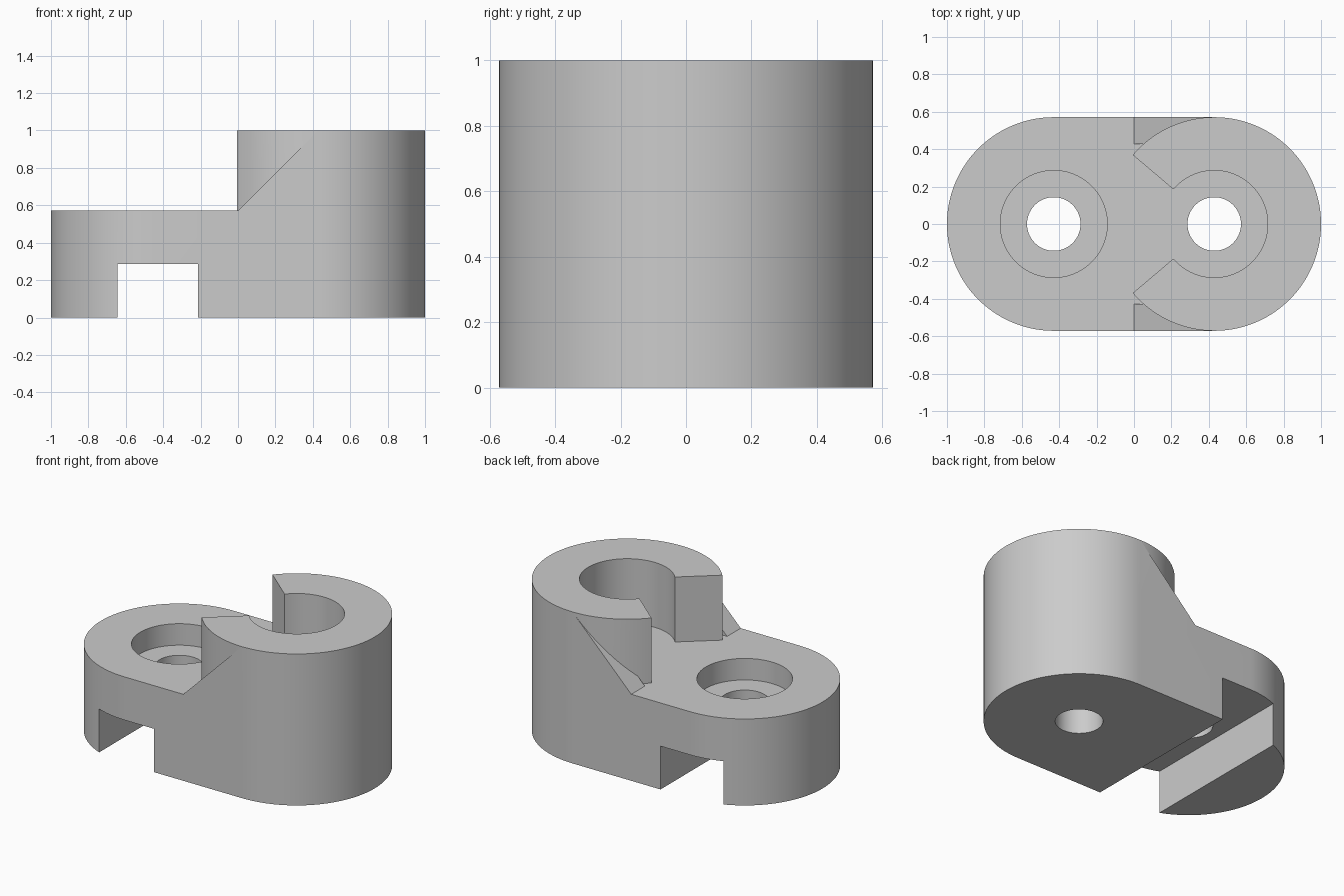
import bpy, bmesh
from math import sin, cos, radians
from mathutils import Matrix, Vector

R = 0.571          # outer radius of both rounded ends
CX = 0.429         # distance of each bore from the middle
BASE_H = 0.571     # top of the low base
TOP = 1.0          # top of the tall collar
BORE_R = 0.286
HOLE_R = 0.143
MOUTH = 139.7      # collar ends at this angle either side of +x

cube = bpy.data.objects.get("Cube")
if cube:
    bpy.data.objects.remove(cube, do_unlink=True)

grey = bpy.data.materials.new("plain grey")
grey.use_nodes = True
grey.diffuse_color = (0.6, 0.6, 0.6, 1)
grey.node_tree.nodes["Principled BSDF"].inputs["Base Color"].default_value = (0.6, 0.6, 0.6, 1)


def arc(cx, r, start, end, steps):
    angles = [radians(start + (end - start) * i / steps) for i in range(steps + 1)]
    return [(cx + r * cos(a), r * sin(a)) for a in angles]


def prism(name, points, depth):
    """Extrude a closed outline of 3D points along the depth vector."""
    bm = bmesh.new()
    face = bm.faces.new([bm.verts.new(p) for p in points])
    result = bmesh.ops.extrude_face_region(bm, geom=[face], use_keep_orig=True)
    moved = [g for g in result["geom"] if isinstance(g, bmesh.types.BMVert)]
    bmesh.ops.translate(bm, verts=moved, vec=depth)
    bmesh.ops.recalc_face_normals(bm, faces=bm.faces)
    mesh = bpy.data.meshes.new(name)
    bm.to_mesh(mesh)
    bm.free()
    mesh.materials.append(grey)
    obj = bpy.data.objects.new(name, mesh)
    bpy.context.collection.objects.link(obj)
    return obj


def upright(name, outline, z0, z1):
    return prism(name, [(x, y, z0) for x, y in outline], Vector((0, 0, z1 - z0)))


def combine(body, tool, operation):
    tool.hide_render = True
    mod = body.modifiers.new(tool.name, "BOOLEAN")
    mod.solver = "EXACT"
    mod.operation = operation
    mod.object = tool
    bpy.context.view_layer.objects.active = body
    bpy.ops.object.modifier_apply(modifier=mod.name)
    bpy.data.objects.remove(tool, do_unlink=True)


# Low base with two rounded ends
right_end = arc(CX, R, -90, 90, 72)
left_end = arc(-CX, R, 90, 270, 72)
body = upright("clamp_body", right_end + left_end, 0, BASE_H)

# Tall open collar with radial mouth faces
outer = arc(CX, R, -MOUTH, -90, 20)[:-1] + right_end + arc(CX, R, 90, MOUTH, 20)[1:]
inner = arc(CX, BORE_R, MOUTH, -MOUTH, 96)
combine(body, upright("collar", outer + inner, BASE_H, TOP), "UNION")

# Sloped gussets beside the collar
for side, y in (("right", -R), ("left", CX)):
    triangle = [(0, y, BASE_H), (CX, y, BASE_H), (CX, y, TOP)]
    combine(body, prism(side + "_gusset", triangle, Vector((0, R - CX, 0))), "UNION")

# Crosswise groove in the underside
groove = [(-0.643, -0.8), (-0.214, -0.8), (-0.214, 0.8), (-0.643, 0.8)]
combine(body, upright("groove_cutter", groove, -0.2, 0.286), "DIFFERENCE")

# Bolt holes and the recess in the low end
for name, x, r, z0 in (("recess_cutter", -CX, BORE_R, 0.429),
                       ("low_hole_cutter", -CX, HOLE_R, -0.2),
                       ("collar_hole_cutter", CX, HOLE_R, -0.2)):
    circle = arc(x, r, 0, 360, 96)[:-1]
    combine(body, upright(name, circle, z0, 1.2), "DIFFERENCE")

# Smooth round walls, crisp edges
bpy.ops.object.select_all(action="DESELECT")
body.select_set(True)
bpy.context.view_layer.objects.active = body
bpy.ops.object.shade_smooth_by_angle(angle=radians(20))
